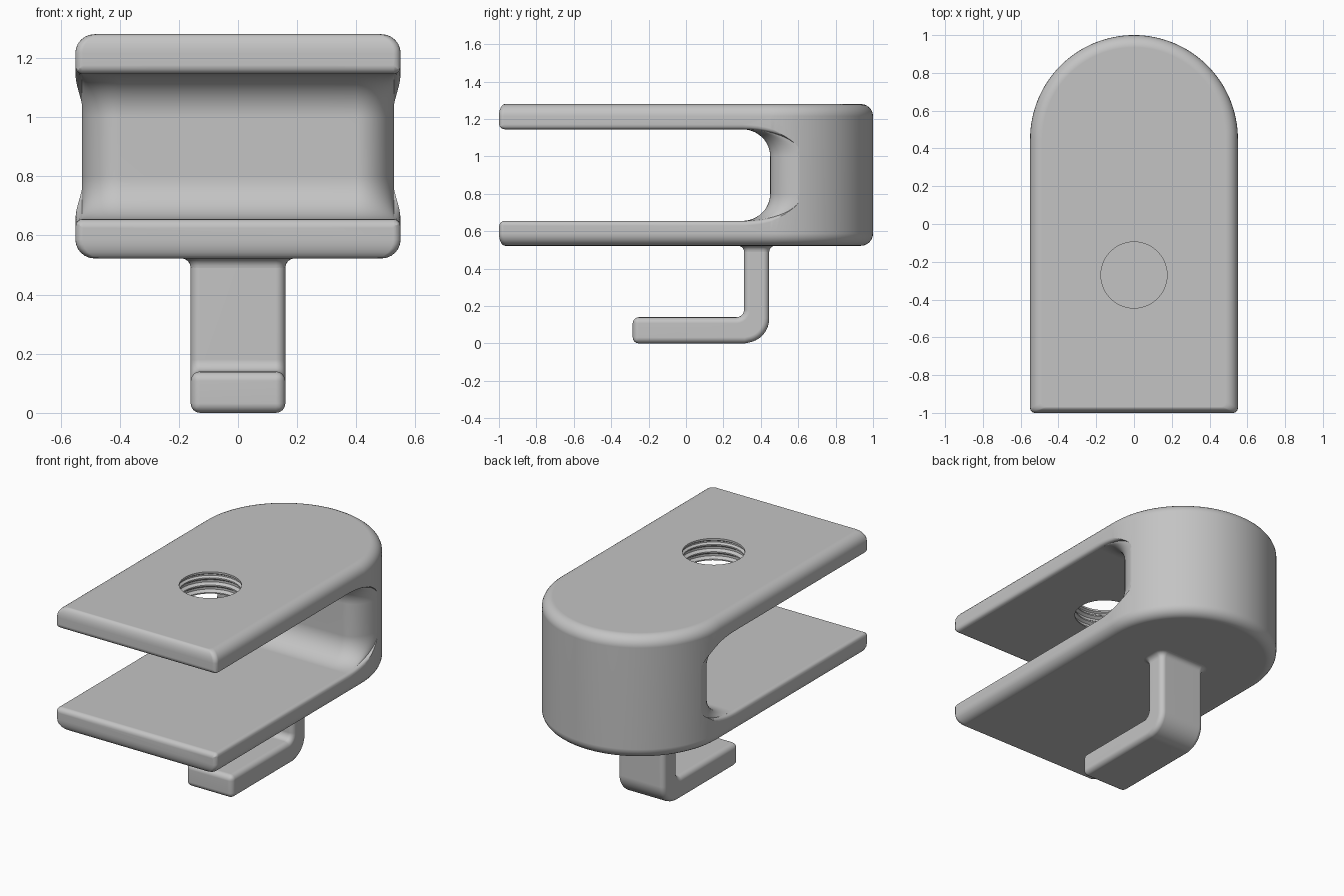
import bpy, bmesh, math

if "Cube" in bpy.data.objects:
    bpy.data.objects.remove(bpy.data.objects["Cube"])

gray = bpy.data.materials.new("light gray")
gray.diffuse_color = (0.55, 0.55, 0.55, 1)
gray.use_nodes = True
gray.node_tree.nodes["Principled BSDF"].inputs["Base Color"].default_value = gray.diffuse_color


def loft(name, rings):
    """Closed solid through rings that share one point count."""
    bm = bmesh.new()
    loops = [[bm.verts.new(p) for p in ring] for ring in rings]
    n = len(loops[0])
    for a, b in zip(loops, loops[1:]):
        for i in range(n):
            j = (i + 1) % n
            bm.faces.new((a[i], a[j], b[j], b[i]))
    bm.faces.new(loops[0][::-1])
    bm.faces.new(loops[-1])
    bmesh.ops.recalc_face_normals(bm, faces=bm.faces[:])
    mesh = bpy.data.meshes.new(name)
    bm.to_mesh(mesh)
    bm.free()
    mesh.materials.append(gray)
    ob = bpy.data.objects.new(name, mesh)
    bpy.context.collection.objects.link(ob)
    return ob


def arc(cx, cy, rx, ry, a0, a1, n):
    return [(cx + rx * math.cos(math.radians(a0 + (a1 - a0) * i / n)),
             cy + ry * math.sin(math.radians(a0 + (a1 - a0) * i / n)))
            for i in range(n + 1)]


def flare(t, r):
    """Height of a quarter round at distance t from its start."""
    t = min(max(t, 0), r)
    return r - math.sqrt(max(r * r - t * t, 0))


def activate(ob):
    bpy.ops.object.select_all(action='DESELECT')
    ob.select_set(True)
    bpy.context.view_layer.objects.active = ob


def finish(ob):
    activate(ob)
    for m in list(ob.modifiers):
        bpy.ops.object.modifier_apply(modifier=m.name)
    bpy.ops.object.shade_smooth_by_angle(angle=math.radians(35))
    wn = ob.modifiers.new("even shading", 'WEIGHTED_NORMAL')
    wn.keep_sharp = True


# Clamp body: D-shaped outline with rounded top and bottom rims
def outline(d, z):
    w, f, c = 0.55 - d, -1 + 0.5 * d, 0.025
    pts = arc(0, 0.45, w, w, 0, 180, 64)
    pts += arc(-w + c, f + c, c, c, 180, 270, 4)
    pts += arc(w - c, f + c, c, c, 270, 360, 4)
    return [(x, y, z) for x, y in pts]


R, Z0, Z1 = 0.065, 0.522, 1.28
rim = [(R - R * math.sin(math.radians(a)), R - R * math.cos(math.radians(a)))
       for a in range(0, 91, 15)]
body = loft("clamp_body", [outline(d, Z0 + h) for d, h in rim]
            + [outline(d, Z1 - h) for d, h in reversed(rim)])


# Slot: U profile swept across the width, opening out at both sides
def slot_profile(x):
    ax = abs(x)
    t = min(max((ax - 0.40) / 0.128, 0), 1)
    wall = 0.45 + 0.17 * (1 - math.sqrt(1 - t * t))
    h = 0.245 + flare(ax - 0.525, 0.025)
    half = [(-1.1, h + 0.03)]
    half += [(y, h + flare(-0.97 - y, 0.03))
             for y in (-1.0, -0.997, -0.99, -0.98, -0.97)]
    half += arc(0.3, 0.1, wall - 0.3, h - 0.1, 90, 0, 12)
    full = half + [(y, -z) for y, z in reversed(half)]
    return [(x, y, 0.9 + z) for y, z in full]


side = [0.3, 0.4] + [0.4 + 0.128 * math.sin(math.radians(a)) for a in range(8, 90, 8)]
side += [0.528, 0.535, 0.541, 0.546, 0.55, 0.65]
slot = loft("slot_cutter", [slot_profile(x) for x in [-s for s in reversed(side)] + side])

# Threaded hole through the upper plate: ridged bore
bore = [(1.05, 0.175), (1.152, 0.175), (1.165, 0.192), (1.178, 0.192),
        (1.190, 0.175), (1.198, 0.175), (1.210, 0.192), (1.223, 0.192),
        (1.235, 0.175), (1.243, 0.175), (1.252, 0.188), (1.260, 0.188),
        (1.268, 0.175), (1.35, 0.175)]
hole = loft("hole_cutter", [[(x, y, z) for x, y in arc(0, -0.27, r, r, 0, 352.5, 47)]
                            for z, r in bore])

for cutter in (slot, hole):
    cutter.hide_render = True
    m = body.modifiers.new("cut", 'BOOLEAN')
    m.operation = 'DIFFERENCE'
    m.solver = 'EXACT'
    m.object = cutter
finish(body)
for cutter in (slot, hole):
    bpy.data.objects.remove(cutter)

# Hook: L-shaped strip hanging under the body
strip = [(0.31, 0.56)]
strip += arc(0.27, 0.18, 0.04, 0.04, 0, -90, 6)
strip += [(-0.285, 0.14), (-0.285, 0.003)]
strip += arc(0.315, 0.133, 0.13, 0.13, -90, 0, 10)
strip += [(0.445, 0.56)]
strip = [(y, max(z, 0)) if z > 0.004 else (y, 0) for y, z in strip]
hook = loft("hook", [[(x, y, z) for y, z in strip] for x in (-0.16, 0.16)])
bev = hook.modifiers.new("soft edges", 'BEVEL')
bev.width = 0.032
bev.segments = 4
bev.limit_method = 'ANGLE'
bev.angle_limit = math.radians(40)
bev.use_clamp_overlap = False
finish(hook)


# Fillet where the hook meets the body
def root(d, z):
    pts = []
    r = 0.032 + d
    for sx, sy, a in ((1, 1, 0), (-1, 1, 90), (-1, -1, 180), (1, -1, 270)):
        pts += arc(sx * 0.128, 0.3775 + sy * 0.0355, r, r, a, a + 90, 5)
    return [(x, y, z) for x, y in pts]


F = 0.032
rings = [root(F - F * math.cos(math.radians(a)), Z0 - F + F * math.sin(math.radians(a)))
         for a in range(0, 91, 15)]
finish(loft("hook_root", rings + [root(F, Z0 + 0.01)]))
